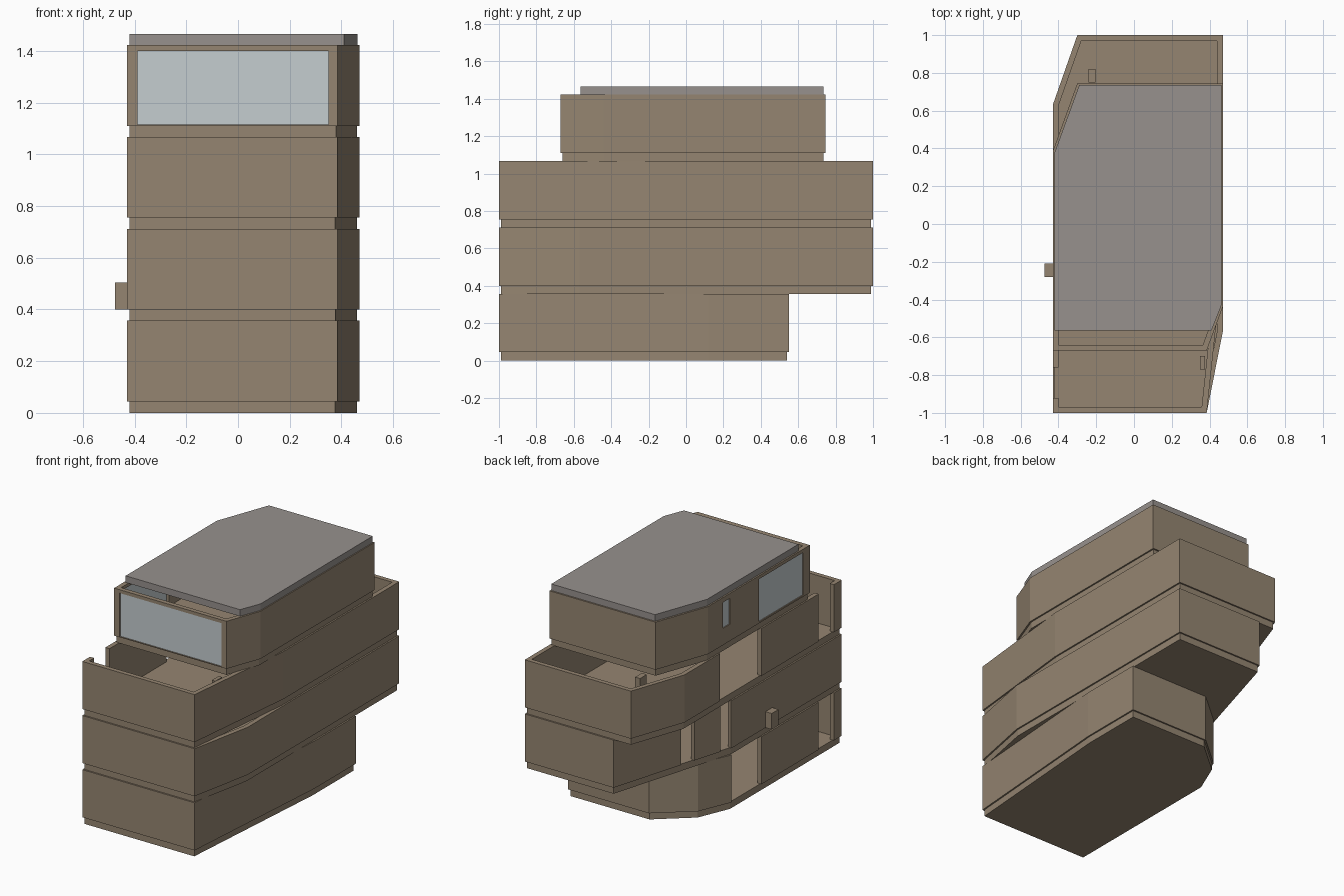
import bpy
import bmesh
from mathutils import Vector

cube = bpy.data.objects.get("Cube")
if cube:
    bpy.data.objects.remove(cube)


def material(name, rgb):
    m = bpy.data.materials.new(name)
    m.use_nodes = True
    m.diffuse_color = (*rgb, 1)
    m.node_tree.nodes["Principled BSDF"].inputs["Base Color"].default_value = (*rgb, 1)
    return m


TAN = material("tan_cladding", (0.30, 0.235, 0.165))
GREY = material("roof_grey", (0.31, 0.285, 0.268))
GLASS = material("window_glass", (0.56, 0.61, 0.63))
THICK = 0.03


def prism(bm, pts, z0, z1):
    """Extrude a flat counter-clockwise outline between two heights."""
    low = [bm.verts.new((p[0], p[1], z0)) for p in pts]
    high = [bm.verts.new((p[0], p[1], z1)) for p in pts]
    bm.faces.new(low[::-1])
    bm.faces.new(high)
    for i in range(len(pts)):
        j = (i + 1) % len(pts)
        bm.faces.new((low[i], low[j], high[j], high[i]))


def finish(bm, name, mat):
    bmesh.ops.recalc_face_normals(bm, faces=bm.faces)
    mesh = bpy.data.meshes.new(name)
    bm.to_mesh(mesh)
    bm.free()
    mesh.materials.append(mat)
    ob = bpy.data.objects.new(name, mesh)
    bpy.context.collection.objects.link(ob)
    return ob


def solid(name, pts, z0, z1, mat):
    bm = bmesh.new()
    prism(bm, pts, z0, z1)
    return finish(bm, name, mat)


def box(name, x0, x1, y0, y1, z0, z1, mat):
    return solid(name, [(x0, y0), (x1, y0), (x1, y1), (x0, y1)], z0, z1, mat)


def inward(a, b):
    d = (b - a).normalized()
    return Vector((-d.y, d.x))


def inset(pts, d):
    """Mitred inset of a counter-clockwise outline."""
    out = []
    for i, p in enumerate(pts):
        n1 = inward(pts[i - 1], p)
        n2 = inward(p, pts[(i + 1) % len(pts)])
        out.append(p + (n1 + n2) * d / (1 + n1.dot(n2)))
    return out


def walls(name, pts, z0, z1, openings):
    """Wall ring; openings maps an edge to (t0, t1, sill, head, glazed)."""
    bm, inner = bmesh.new(), inset(pts, THICK)
    for i, a in enumerate(pts):
        j = (i + 1) % len(pts)
        b = pts[j]
        n = inward(a, b)

        def piece(t0, t1, low, high):
            p, q = a.lerp(b, t0), a.lerp(b, t1)
            pi = inner[i] if t0 == 0 else p + n * THICK
            qi = inner[j] if t1 == 1 else q + n * THICK
            prism(bm, [p, q, qi, pi], low, high)

        start = 0
        for k, (t0, t1, sill, head, glazed) in enumerate(openings.get(i, [])):
            if t0 > start:
                piece(start, t0, z0, z1)
            if sill > z0:
                piece(t0, t1, z0, sill)
            if head < z1:
                piece(t0, t1, head, z1)
            if glazed:
                p, q = a.lerp(b, t0), a.lerp(b, t1)
                plate = [p + n * 0.006, q + n * 0.006, q + n * 0.014, p + n * 0.014]
                solid(f"{name}_window_{i}_{k}", plate, sill, head, GLASS)
            start = t1
        if start < 1:
            piece(start, 1, z0, z1)
    return finish(bm, name, TAN)


def outline(front, bend, back, corner):
    pts = [(-0.43, front), (0.385, front), (0.47, bend), (0.47, back)] + corner
    return [Vector(p) for p in pts]


def along_side(pts, y0, y1, sill, head, glazed=False):
    """Opening on the straight right side, given by its y range."""
    top, bottom = pts[-1].y, pts[0].y
    return ((top - y0) / (top - bottom), (top - y1) / (top - bottom), sill, head, glazed)


def storey(name, pts, base, openings):
    solid(name + "_slab", inset(pts, 0.01), base, base + 0.045, TAN)
    walls(name + "_walls", pts, base + 0.045, base + 0.357, openings)


LEVEL = 0.355
# Ground storey, with a faceted back corner
p = outline(-1, 0.12, 0.55, [(-0.117, 0.55), (-0.34, 0.36), (-0.43, 0.146)])
storey("ground_storey", p, 0, {6: [
    along_side(p, 0.14, -0.17, 0, 1), along_side(p, -0.76, -0.92, 0, 1)]})

# Second storey, with tall slots in the angled corner wall
p = outline(-1, -0.57, 1, [(-0.175, 1), (-0.43, 0.135)])
storey("second_storey", p, LEVEL, {4: [
    (0.57, 0.68, 0, 2, False), (0.9, 0.99, 0, 2, False)]})
box("wall_box", -0.475, -0.43, -0.28, -0.21, 0.40, 0.505, TAN)

# Third storey, open to the sky at both ends
p = outline(-1, -0.2, 1, [(-0.30, 1), (-0.43, 0.63)])
storey("third_storey", p, 2 * LEVEL, {5: [
    along_side(p, 0.26, -0.17, 0, 2), along_side(p, -0.76, -0.92, 0, 2)]})
box("front_terrace_post", 0.35, 0.375, -0.77, -0.70, 0.755, 1.065, TAN)
box("back_terrace_post", -0.24, -0.205, 0.75, 0.82, 0.755, 1.065, TAN)

# Top storey, glazed at the front and right side
p = outline(-0.67, -0.44, 0.745, [(-0.30, 0.745), (-0.43, 0.385)])
storey("top_storey", p, 3 * LEVEL, {
    0: [(0.05, 0.957, 1.115, 1.40, True)],
    5: [along_side(p, 0.23, 0.16, 1.22, 1.39, True),
        along_side(p, -0.145, -0.60, 1.12, 1.40, True)]})

# Roof plate, set back from the front wall
roof = [(-0.42, -0.565), (0.41, -0.565), (0.463, -0.43), (0.463, 0.735),
        (-0.29, 0.735), (-0.42, 0.38)]
solid("roof", roof, 1.421, 1.465, GREY)
